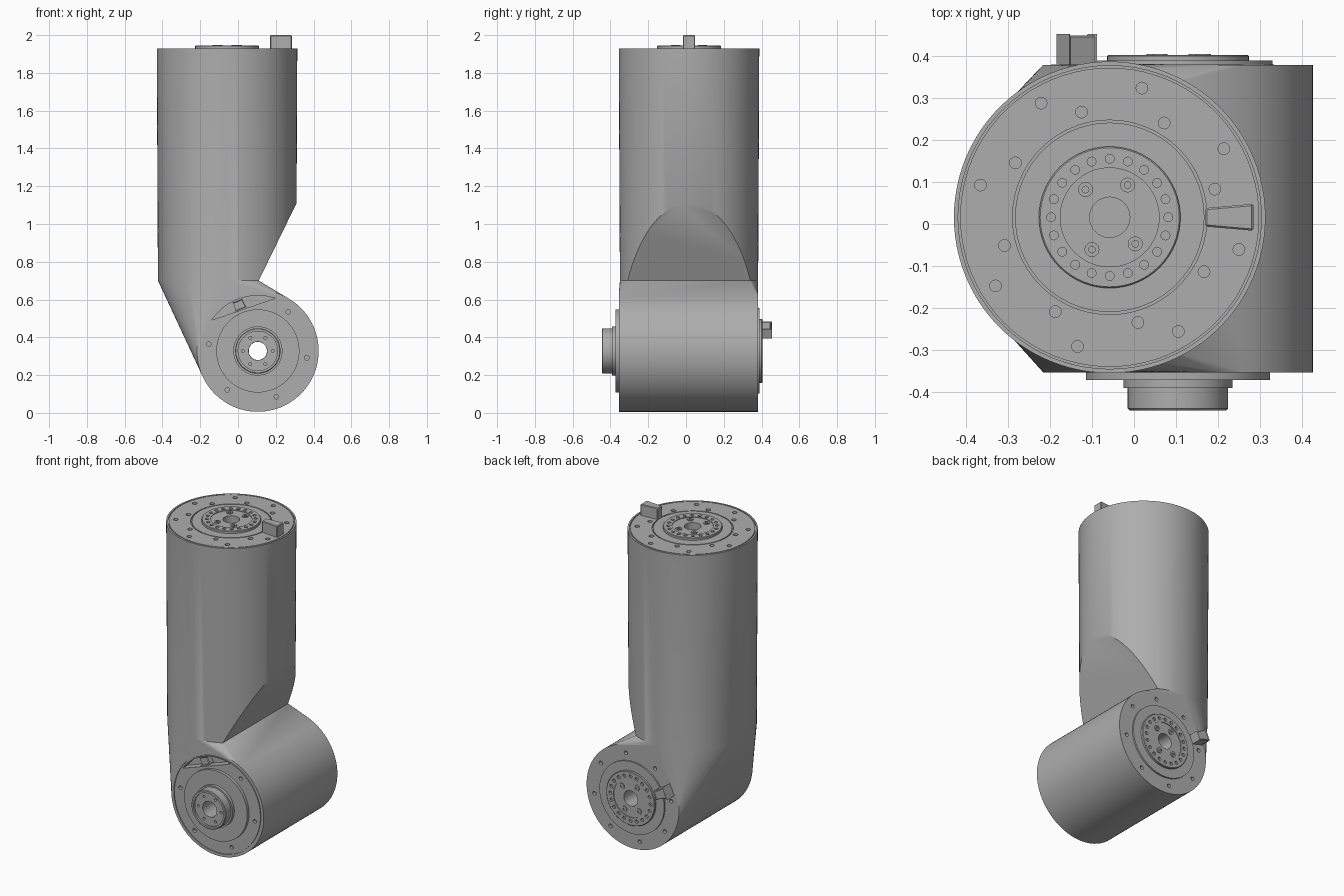
import bpy, bmesh, math
from mathutils import Matrix, Vector

if "Cube" in bpy.data.objects:
    bpy.data.objects.remove(bpy.data.objects["Cube"])

metal = bpy.data.materials.new("grey_metal")
metal.diffuse_color = (0.42, 0.42, 0.42, 1)
metal.use_nodes = True
metal.node_tree.nodes["Principled BSDF"].inputs["Base Color"].default_value = metal.diffuse_color

# Mounting frames: local z points out of each end face
TOP = Matrix.Translation((-0.058, 0.016, 1.93))
BACK = Matrix.Translation((0.105, 0.38, 0.328)) @ Matrix.Rotation(math.radians(-90), 4, 'X')
FRONT = Matrix.Translation((0.105, -0.354, 0.328)) @ Matrix.Rotation(math.radians(90), 4, 'X')


def finish(name, bm):
    bmesh.ops.recalc_face_normals(bm, faces=bm.faces)
    me = bpy.data.meshes.new(name)
    bm.to_mesh(me)
    bm.free()
    ob = bpy.data.objects.new(name, me)
    bpy.context.collection.objects.link(ob)
    me.materials.append(metal)
    return ob


def polar(r, deg, z=0.0):
    a = math.radians(deg)
    return Vector((r * math.cos(a), r * math.sin(a), z))


def lathe(bm, profile, mat, n=64):
    """Closed (radius, height) profile turned around local z."""
    rings = [[bm.verts.new(mat @ polar(r, 360 * i / n, z)) for r, z in profile] for i in range(n)]
    m = len(profile)
    for i in range(n):
        a, b = rings[i], rings[(i + 1) % n]
        for j in range(m):
            k = (j + 1) % m
            bm.faces.new((a[j], b[j], b[k], a[k]))


def rod(bm, mat, r, z0, z1, at=(0, 0), n=16):
    place = mat @ Matrix.Translation((at[0], at[1], (z0 + z1) / 2))
    bmesh.ops.create_cone(bm, cap_ends=True, segments=n, radius1=r, radius2=r,
                          depth=z1 - z0, matrix=place)


def rods(bm, mat, count, ring, start, r, z0, z1, skip=()):
    for i in range(count):
        if i not in skip:
            rod(bm, mat, r, z0, z1, polar(ring, start + 360 * i / count))


def groove(bm, mat, r, w, d):
    lathe(bm, [(r, -d), (r + w, -d), (r + w, 0.02), (r, 0.02)], mat, 80)


def cut(ob, bm):
    cutter = finish("cutter", bm)
    cutter.hide_render = True
    mod = ob.modifiers.new("cut", 'BOOLEAN')
    mod.operation, mod.solver, mod.object = 'DIFFERENCE', 'EXACT', cutter
    dg = bpy.context.evaluated_depsgraph_get()
    me = bpy.data.meshes.new_from_object(ob.evaluated_get(dg))
    ob.modifiers.clear()
    ob.data = me
    bpy.data.objects.remove(cutter)


def smooth(ob, deg=32):
    bpy.ops.object.select_all(action='DESELECT')
    ob.select_set(True)
    bpy.context.view_layer.objects.active = ob
    bpy.ops.object.shade_smooth_by_angle(angle=math.radians(deg))


# Upper tube: upright cylinder with a sloped cut on the +x side
Z0 = 0.70
bm = bmesh.new()
bmesh.ops.create_cone(bm, cap_ends=True, segments=96, radius1=0.366, radius2=0.372, depth=1.93 - Z0,
                      matrix=Matrix.Translation((-0.058, 0.016, (1.93 + Z0) / 2)))
res = bmesh.ops.bisect_plane(bm, geom=bm.verts[:] + bm.edges[:] + bm.faces[:], dist=1e-4,
                             plane_co=(0.11, 0, Z0), plane_no=(0.40, 0, -0.195), clear_outer=True)
bmesh.ops.edgenet_fill(bm, edges=[e for e in res['geom_cut'] if isinstance(e, bmesh.types.BMEdge)])
base = [f for f in bm.faces if all(v.co.z < Z0 + 0.001 for v in f.verts)]
bmesh.ops.delete(bm, geom=base, context='FACES_ONLY')
bmesh.ops.remove_doubles(bm, verts=bm.verts, dist=5e-4)
loop = [v.co.copy() for v in bm.verts if v.co.z < Z0 + 0.001]

# Elbow: hull between the tube's lower outline and the cross cylinder
hull = bmesh.new()
for co in loop:
    hull.verts.new(co)
for frame in (FRONT, BACK):
    for i in range(96):
        hull.verts.new(frame @ polar(0.322, 3.75 * i))
bmesh.ops.convex_hull(hull, input=hull.verts[:])
lid = [f for f in hull.faces if all(v.co.z > Z0 - 0.001 for v in f.verts)]
bmesh.ops.delete(hull, geom=lid, context='FACES_ONLY')
bmesh.ops.delete(hull, geom=[e for e in hull.edges if not e.link_faces], context='EDGES')
bmesh.ops.delete(hull, geom=[v for v in hull.verts if not v.link_faces], context='VERTS')
tmp = bpy.data.meshes.new("tmp")
hull.to_mesh(tmp)
hull.free()
bm.from_mesh(tmp)
bpy.data.meshes.remove(tmp)
bmesh.ops.remove_doubles(bm, verts=bm.verts, dist=2e-4)
bmesh.ops.dissolve_limit(bm, angle_limit=math.radians(0.4), verts=bm.verts, edges=bm.edges)
body = finish("arm_body", bm)

# Holes, grooves and the front pocket in the body
c = bmesh.new()
rod(c, BACK, 0.05, -1.0, 0.2, n=32)
rod(c, TOP, 0.05, -0.4, 0.1, n=32)
rods(c, TOP, 8, 0.318, 76, 0.014, -0.02, 0.03)
rods(c, TOP, 8, 0.26, 60, 0.014, -0.02, 0.03)
rods(c, BACK, 8, 0.272, 10, 0.012, -0.02, 0.03)
rods(c, FRONT, 6, 0.262, 172, 0.012, -0.02, 0.03, skip=(5,))
groove(c, TOP, 0.226, 0.006, 0.01)
groove(c, TOP, 0.357, 0.005, 0.006)
groove(c, FRONT, 0.299, 0.005, 0.006)
pocket = [c.verts.new(FRONT @ polar(0.293, 109 - 37 + 74 * i / 16, -0.05)) for i in range(17)]
face = c.faces.new(pocket)
ext = bmesh.ops.extrude_face_region(c, geom=[face])
bmesh.ops.translate(c, vec=(0, -0.08, 0),
                    verts=[v for v in ext['geom'] if isinstance(v, bmesh.types.BMVert)])
cut(body, c)
smooth(body)


# Output flanges with bolt circle and four cap screws
def flange(name, mat, lift, backing):
    bm = bmesh.new()
    t = lift
    lathe(bm, [(0.048, -0.02), (0.169, -0.02), (0.169, t - 0.003), (0.166, t), (0.118, t),
               (0.118, t - 0.004), (0.048, t - 0.004)], mat)
    ob = finish(name, bm)
    c = bmesh.new()
    rods(c, mat, 20, 0.140, 0, 0.0105, t - 0.012, t + 0.02)
    cut(ob, c)
    smooth(ob)
    bm = bmesh.new()
    for a in (61, 131, 241, 314):
        p = polar(0.088, a)
        lathe(bm, [(0.008, t - 0.012), (0.018, t - 0.012), (0.018, t + 0.002), (0.008, t + 0.002)],
              mat @ Matrix.Translation(p), 12)
        rod(bm, mat, 0.0085, t - 0.012, t - 0.006, p, 6)
    smooth(finish(name + "_screws", bm))
    if backing:
        bm = bmesh.new()
        lathe(bm, [(0.15, -0.01), (0.226, -0.01), (0.226, 0.010), (0.15, 0.010)], mat)
        smooth(finish(name + "_backing_ring", bm))


flange("top_flange", TOP, 0.015, False)
flange("back_flange", BACK, 0.024, True)


# Wedge shaped locating tabs
def tab(name, mat, angle, r0, r1, w0, w1, z0, z1):
    bm = bmesh.new()
    bmesh.ops.create_cube(bm, size=1)
    rot = Matrix.Rotation(math.radians(angle), 4, 'Z')
    for v in bm.verts:
        outer = v.co.x > 0
        side = 1 if v.co.y > 0 else -1
        v.co = mat @ rot @ Vector((r1 if outer else r0, side * (w1 if outer else w0),
                                   z1 if v.co.z > 0 else z0))
    bmesh.ops.bevel(bm, geom=bm.edges[:], offset=0.004, segments=1, affect='EDGES')
    return finish(name, bm)


tab("top_tab", TOP, 0, 0.228, 0.343, 0.022, 0.032, -0.01, 0.07)
tab("back_tab", BACK, -156, 0.224, 0.300, 0.024, 0.034, -0.01, 0.07)
tab("pocket_tab", FRONT, 112, 0.238, 0.286, 0.03, 0.025, -0.055, -0.012)

# Stepped hollow boss on the front
bm = bmesh.new()
lathe(bm, [(0.049, -0.02), (0.22, -0.02), (0.22, 0.018), (0.13, 0.018), (0.13, 0.037), (0.12, 0.037),
           (0.12, 0.087), (0.116, 0.091), (0.104, 0.091), (0.104, 0.078), (0.049, 0.078)], FRONT)
boss = finish("front_boss", bm)
c = bmesh.new()
rods(c, FRONT, 6, 0.08, 0, 0.008, 0.06, 0.1)
cut(boss, c)
smooth(boss)
